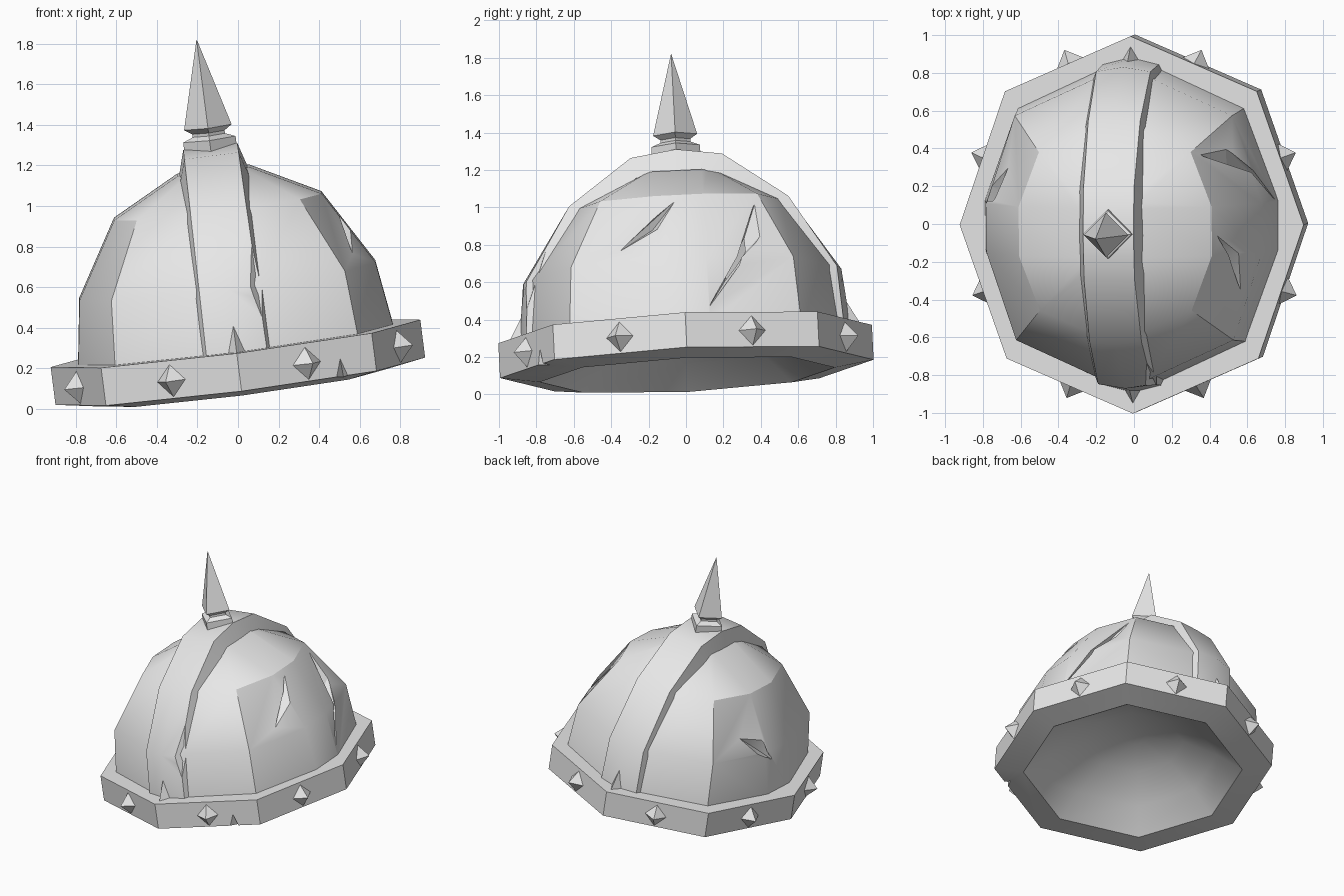
import bpy, bmesh, math
from mathutils import Vector, Matrix

if "Cube" in bpy.data.objects:
    bpy.data.objects.remove(bpy.data.objects["Cube"])

# One plain grey metal
metal = bpy.data.materials.new("grey_metal")
metal.use_nodes = True
grey = (0.8, 0.8, 0.8, 1)
metal.diffuse_color = grey
metal.node_tree.nodes["Principled BSDF"].inputs["Base Color"].default_value = grey

# The whole helmet leans to one side: local z is the helmet axis
up = Vector((-0.128, -0.05, 1)).normalized()
side = Vector((1, 0, 0.128)).normalized()
front = up.cross(side).normalized()
side = front.cross(up)
TILT = Matrix.Translation((0.013, 0.005, 0.125)) @ Matrix((side, front, up)).transposed().to_4x4()
TO_LOCAL = TILT.inverted()


def finish(name, bm):
    bmesh.ops.recalc_face_normals(bm, faces=bm.faces[:])
    mesh = bpy.data.meshes.new(name)
    bm.to_mesh(mesh)
    bm.free()
    mesh.materials.append(metal)
    obj = bpy.data.objects.new(name, mesh)
    bpy.context.collection.objects.link(obj)
    obj.matrix_world = TILT
    return obj


def activate(obj):
    bpy.ops.object.select_all(action='DESELECT')
    obj.select_set(True)
    bpy.context.view_layer.objects.active = obj


def shade(obj, angle):
    activate(obj)
    bpy.ops.object.shade_smooth_by_angle(angle=math.radians(angle))


def loft(name, rings):
    """Skin a list of equal rings of points and cap both ends."""
    bm = bmesh.new()
    vs = [[bm.verts.new(p) for p in ring] for ring in rings]
    n = len(vs[0])
    for a, b in zip(vs, vs[1:]):
        for i in range(n):
            j = (i + 1) % n
            bm.faces.new((a[i], a[j], b[j], b[i]))
    bm.faces.new(vs[0])
    bm.faces.new(vs[-1])
    return finish(name, bm)


def hull(name, points):
    bm = bmesh.new()
    for p in points:
        bm.verts.new(p)
    res = bmesh.ops.convex_hull(bm, input=bm.verts[:])
    junk = [v for v in res["geom_interior"] if isinstance(v, bmesh.types.BMVert)]
    bmesh.ops.delete(bm, geom=junk, context='VERTS')
    return finish(name, bm)


def cut(target, points):
    """Carve a battle mark out of a part."""
    cutter = hull("cutter", points)
    cutter.hide_render = True
    mod = target.modifiers.new("mark", 'BOOLEAN')
    mod.operation = 'DIFFERENCE'
    mod.solver = 'EXACT'
    mod.object = cutter
    activate(target)
    bpy.ops.object.modifier_apply(modifier=mod.name)
    bpy.data.objects.remove(cutter)


def gash(target, s, corners, depth):
    """Project (y, z) corners sideways onto the shell and carve between them."""
    bpy.context.view_layer.update()
    aim = TO_LOCAL.to_3x3() @ Vector((-s, 0, 0))
    hits = [target.ray_cast(TO_LOCAL @ Vector((2 * s, y, z)), aim) for y, z in corners]
    pts = [(loc, nor) for ok, loc, nor, _ in hits if ok]
    mid = sum((p for p, n in pts), Vector()) / len(pts)
    out = sum((n for p, n in pts), Vector()).normalized()
    cut(target, [p + out * 0.006 for p, n in pts] + [mid + out * 0.06, mid - out * depth])


# Eight-sided brim band, its sloping underside and the shallow lining
def octagon(k, h):
    q = [(0.918, 0), (0.672, 0.708), (0, 1), (-0.672, 0.708)]
    return [(x * k, y * k, h) for x, y in q + [(-x, -y) for x, y in q]]


brim = loft("brim", [octagon(k, h) for k, h in
                     [(0.08, 0.27), (0.35, 0.23), (0.6, 0.11), (0.79, -0.02), (1, 0.012),
                      (1, 0.2), (0.75, 0.2), (0.68, 0.28), (0.4, 0.45), (0.08, 0.5)]])
cut(brim, [(0.40, -0.9, -0.05), (0.60, -0.85, -0.05), (0.51, -0.70, -0.05), (0.5, -0.80, 0.13)])
shade(brim, 31)


# Dome shell: a square with blunted sides and sharp corners
def dome_ring(rx, ry, cx, cy, h, k=1.0, blunt=0.13):
    q = [(rx, blunt), (cx, cy), (blunt, ry)]
    pts = q + [(-x, y) for x, y in q[::-1]]
    pts += [(-x, -y) for x, y in pts]
    return [(x * k, y * k, h * k) for x, y in pts]


levels = [(0.787, 0.84, 0.605, 0.62, 0.16), (0.735, 0.80, 0.58, 0.595, 0.515),
          (0.515, 0.54, 0.405, 0.42, 0.885), (0.18, 0.2, 0.15, 0.16, 1.06)]
inner = [dome_ring(*lv, k=0.92) for lv in reversed(levels)]
outer = [dome_ring(*lv) for lv in levels]
dome = loft("dome", inner + outer)
gash(dome, 1, [(0.37, 1.03), (0.40, 0.85), (0.12, 0.46), (0.27, 0.67)], 0.075)
gash(dome, 1, [(-0.05, 1.04), (-0.15, 0.88), (-0.37, 0.75), (-0.17, 0.94)], 0.04)
gash(dome, -1, [(0.31, 0.7), (0.13, 0.64), (0.07, 0.47), (0.2, 0.55)], 0.04)
shade(dome, 29.5)

# Raised band running front to back over the dome, its feet slightly rounded
half = [(0.87, 0.18), (0.84, 0.51), (0.59, 0.9), (0.245, 1.145)]
arch = [(-y, h) for y, h in half] + [(0, 1.18)] + half[::-1]
sections = []
for y, h in arch:
    w = 0.153 - 0.016 * h
    crown = 0.025 * (1 - h / 1.18)
    edge = y * (1 - crown)
    sections.append([(-w, edge, h), (0, y * (1 + crown), h), (w, edge, h),
                     (w + 0.035, y * 0.9, h * 0.9), (-w - 0.035, y * 0.9, h * 0.9)])
band = loft("crest_band", sections)
notch = [TO_LOCAL @ Vector(p) for p in
         [(0.05, -0.70, 0.92), (0.12, -0.86, 0.43), (0.03, -0.9, 0.6), (0.25, -0.9, 0.65), (0.22, -0.76, 0.7)]]
cut(band, notch)
shade(band, 35)

# Small thorns at both feet of the band
for s, name in ((-1, "front_thorn"), (1, "back_thorn")):
    hull(name, [(-0.065, s * 0.84, 0.19), (0.065, s * 0.84, 0.19), (0, s * 0.95, 0.19), (0, s * 0.86, 0.35)])

# Four-sided spike on its plinth
profile = [(0.13, 1.13), (0.13, 1.215), (0.08, 1.235), (0.08, 1.25), (0.118, 1.275), (0.001, 1.71)]
loft("spike", [[(r, 0, h), (0, r, h), (-r, 0, h), (0, -r, h)] for r, h in profile])

# One diamond stud on each brim face
rim = [Vector(p) for p in octagon(1, 0.1)]
for i, a in enumerate(rim):
    b = rim[(i + 1) % 8]
    mid, along = (a + b) / 2, (b - a).normalized()
    out = along.cross(Vector((0, 0, 1)))
    rise = Vector((0, 0, 0.08))
    hull(f"stud_{i + 1}", [mid + along * 0.075, mid - along * 0.075, mid + rise, mid - rise,
                           mid + out * 0.075, mid - out * 0.03])
